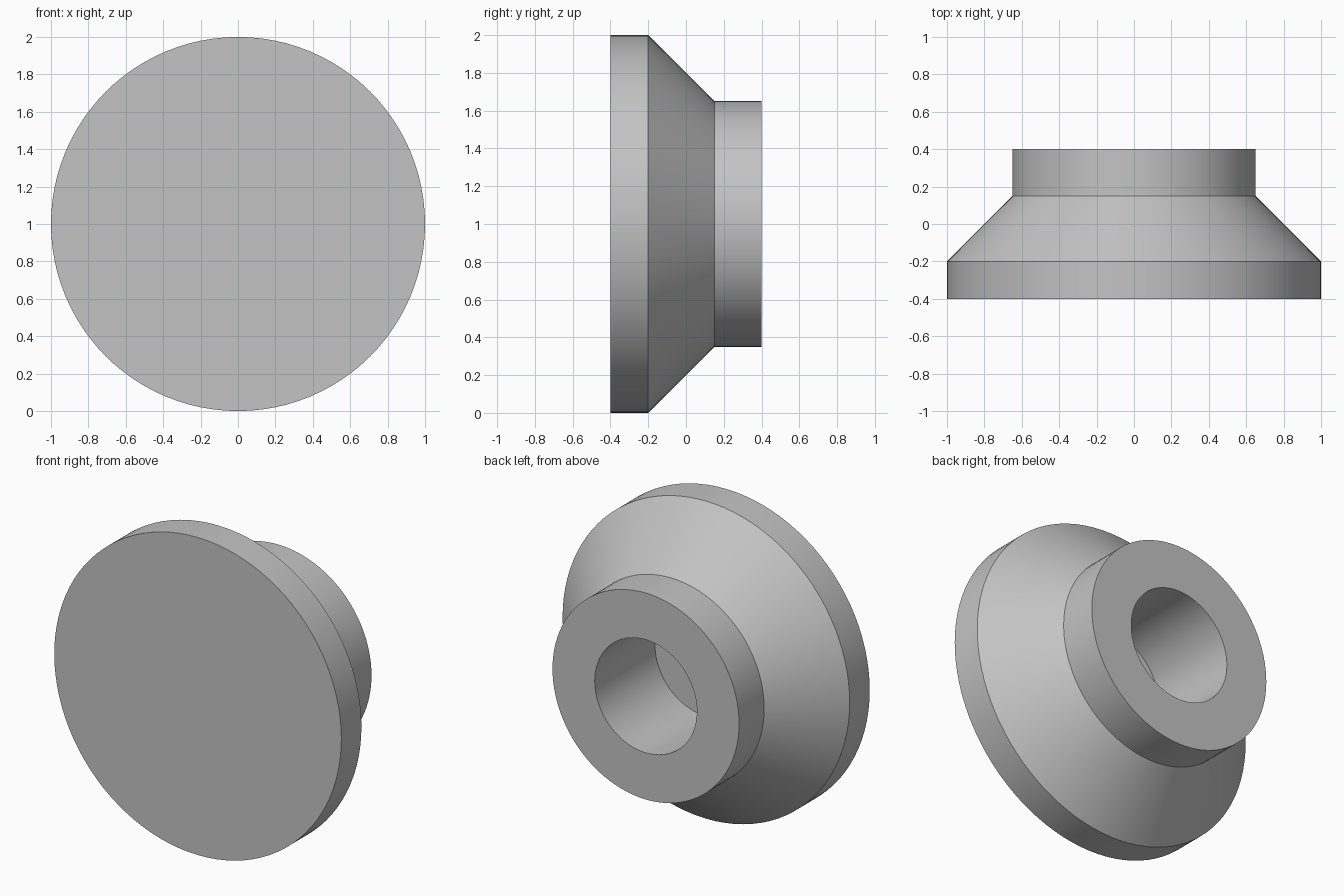
import bpy, bmesh, math
from mathutils import Vector

if "Cube" in bpy.data.objects:
    bpy.data.objects.remove(bpy.data.objects["Cube"], do_unlink=True)

SEGMENTS = 96
CENTRE_Z = 1.0

# Plain grey metal
grey = bpy.data.materials.new("grey_metal")
grey.use_nodes = True
colour = (0.55, 0.55, 0.55, 1)
grey.diffuse_color = colour
grey.node_tree.nodes["Principled BSDF"].inputs["Base Color"].default_value = colour

# Half section as (radius, y): front face, rim, cone, neck, blind bore
section = [(0, -0.4), (1, -0.4), (1, -0.2), (0.65, 0.15),
           (0.65, 0.4), (0.356, 0.4), (0.356, -0.2), (0, -0.2)]


def lathe(name, profile, material):
    """Revolve an open profile about the front-to-back axis."""
    bm = bmesh.new()
    verts = [bm.verts.new((r, y, 0)) for r, y in profile]
    edges = [bm.edges.new(pair) for pair in zip(verts, verts[1:])]
    bmesh.ops.spin(bm, geom=verts + edges, cent=(0, 0, 0), axis=(0, 1, 0),
                   angle=math.tau, steps=SEGMENTS, use_duplicate=False)
    bmesh.ops.remove_doubles(bm, verts=bm.verts, dist=0.0001)

    # Merge each flat end fan into one round face
    for y in (profile[0][1], profile[-1][1]):
        hub = [v for v in bm.verts if (v.co - Vector((0, y, 0))).length < 0.001]
        bmesh.ops.dissolve_verts(bm, verts=hub)
    bmesh.ops.recalc_face_normals(bm, faces=bm.faces)

    mesh = bpy.data.meshes.new(name)
    bm.to_mesh(mesh)
    bm.free()
    mesh.materials.append(material)
    obj = bpy.data.objects.new(name, mesh)
    bpy.context.collection.objects.link(obj)
    return obj


# Flanged hub with a blind bore in the back
hub = lathe("flanged_hub", section, grey)
hub.location.z = CENTRE_Z
bpy.ops.object.select_all(action="DESELECT")
hub.select_set(True)
bpy.context.view_layer.objects.active = hub
bpy.ops.object.shade_smooth_by_angle(angle=math.radians(30))
